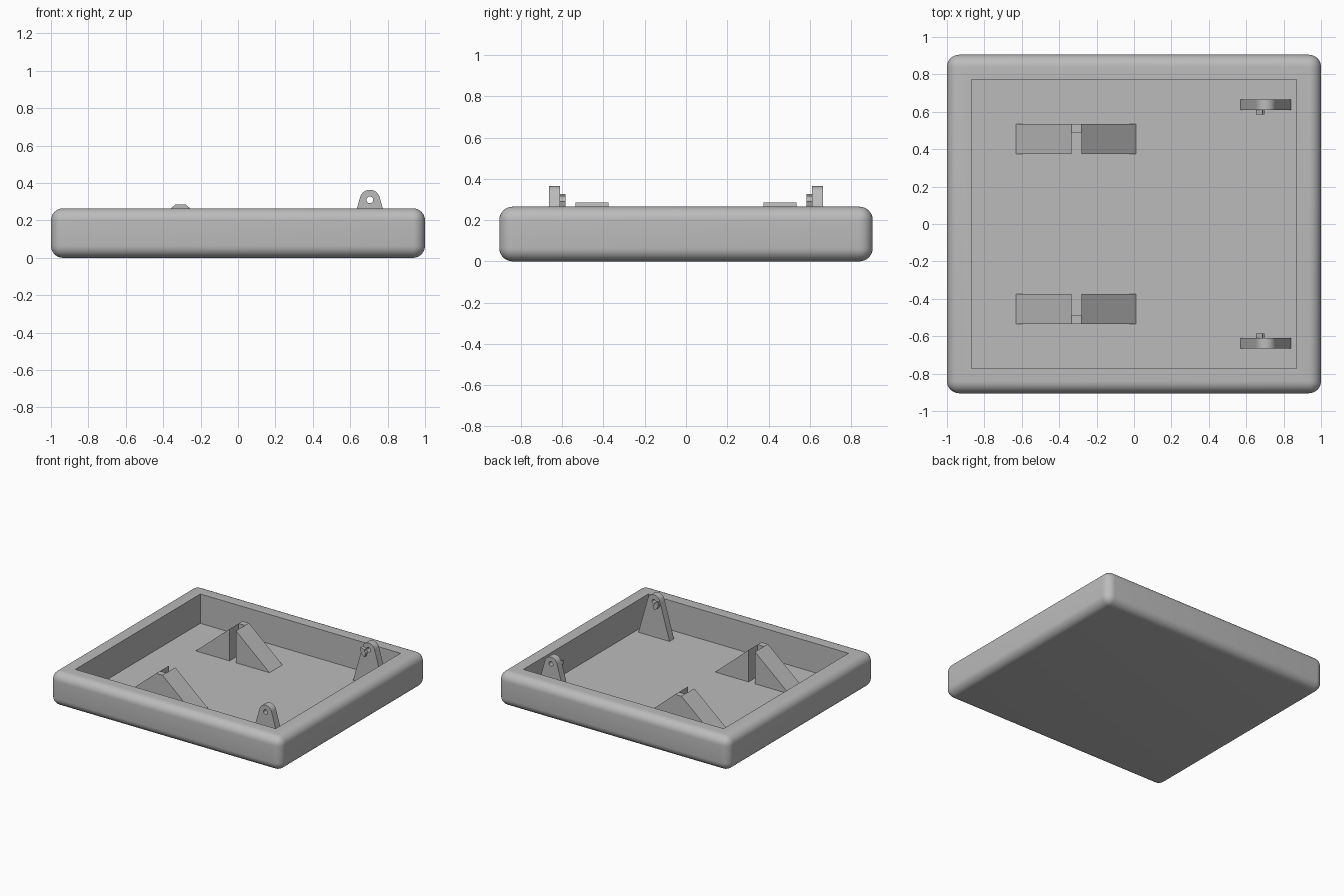
import bpy, bmesh, math
from mathutils import Matrix

if "Cube" in bpy.data.objects:
    bpy.data.objects.remove(bpy.data.objects["Cube"], do_unlink=True)

WIDTH, DEPTH, HEIGHT = 2.0, 1.81, 0.265
ROUND, RIM, FLOOR = 0.065, 0.095, 0.035

grey = bpy.data.materials.new("plain_grey")
grey.use_nodes = True
colour = (0.5, 0.5, 0.5, 1)
grey.diffuse_color = colour
grey.node_tree.nodes["Principled BSDF"].inputs["Base Color"].default_value = colour


def finish(ob):
    ob.data.materials.clear()
    ob.data.materials.append(grey)
    bpy.ops.object.select_all(action='DESELECT')
    ob.select_set(True)
    bpy.context.view_layer.objects.active = ob
    bpy.ops.object.shade_smooth_by_angle(angle=math.radians(30))


def arc(cx, cz, r, start, end, steps):
    """Points along an arc in the x-z plane, angles in degrees."""
    turns = [math.radians(start + (end - start) * i / steps) for i in range(steps + 1)]
    return [(cx + r * math.cos(a), cz + r * math.sin(a)) for a in turns]


def slab(name, loops, y0, y1):
    """Extrude closed x-z outlines (later ones are holes) from y0 to y1."""
    curve = bpy.data.curves.new(name, 'CURVE')
    curve.dimensions = '2D'
    curve.fill_mode = 'BOTH'
    curve.extrude = abs(y1 - y0) / 2
    for loop in loops:
        spline = curve.splines.new('POLY')
        spline.points.add(len(loop) - 1)
        for point, (x, z) in zip(spline.points, loop):
            point.co = (x, z, 0, 1)
        spline.use_cyclic_u = True
    ob = bpy.data.objects.new(name, curve)
    bpy.context.collection.objects.link(ob)
    bpy.ops.object.select_all(action='DESELECT')
    ob.select_set(True)
    bpy.context.view_layer.objects.active = ob
    bpy.ops.object.convert(target='MESH')
    ob = bpy.context.view_layer.objects.active
    bm = bmesh.new()
    bm.from_mesh(ob.data)
    bm.transform(Matrix.Translation((0, (y0 + y1) / 2, 0)) @ Matrix.Rotation(math.pi / 2, 4, 'X'))
    bmesh.ops.remove_doubles(bm, verts=bm.verts, dist=0.0001)
    bmesh.ops.recalc_face_normals(bm, faces=bm.faces)
    bm.to_mesh(ob.data)
    bm.free()
    finish(ob)


# Rounded tray with a straight-walled recess
bm = bmesh.new()
bmesh.ops.create_cube(bm, size=1)
bmesh.ops.scale(bm, vec=(WIDTH, DEPTH, HEIGHT), verts=bm.verts)
bmesh.ops.translate(bm, vec=(0, 0, HEIGHT / 2), verts=bm.verts)
bmesh.ops.bevel(bm, geom=bm.edges[:], offset=ROUND, segments=8, profile=0.5, affect='EDGES')
top = max(bm.faces, key=lambda f: f.calc_center_median().z + f.calc_area())
if top.normal.z < 0:
    top = max((f for f in bm.faces if f.normal.z > 0.99), key=lambda f: f.calc_area())
bmesh.ops.inset_region(bm, faces=[top], thickness=RIM)
lowered = bmesh.ops.extrude_face_region(bm, geom=[top])
bmesh.ops.translate(bm, vec=(0, 0, FLOOR - HEIGHT),
                    verts=[v for v in lowered["geom"] if isinstance(v, bmesh.types.BMVert)])
if top.is_valid:
    bmesh.ops.delete(bm, geom=[top], context='FACES_ONLY')
bmesh.ops.recalc_face_normals(bm, faces=bm.faces)
mesh = bpy.data.meshes.new("tray")
bm.to_mesh(mesh)
bm.free()
tray = bpy.data.objects.new("tray", mesh)
bpy.context.collection.objects.link(tray)
finish(tray)

# Support wedges and hinge lugs, mirrored front to back
PEAK = 0.285
LEFT, GAP_L, GAP_R, RIGHT = -0.63, -0.335, -0.28, 0.01
EYE_X, EYE_Z = 0.705, 0.31
for side, s in (("back", 1), ("front", -1)):
    slab(side + "_right_wedge", [[(LEFT, FLOOR), (GAP_L, FLOOR), (GAP_L, PEAK)]], s * 0.375, s * 0.535)
    slab(side + "_left_wedge", [[(GAP_R, FLOOR), (RIGHT, FLOOR), (GAP_R, PEAK)]], s * 0.375, s * 0.535)
    slab(side + "_wedge_web", [[(GAP_L, FLOOR), (GAP_R, FLOOR), (GAP_R, PEAK), (GAP_L, PEAK)]],
         s * 0.487, s * 0.535)
    outline = [(0.57, FLOOR), (0.84, FLOOR)] + arc(EYE_X, EYE_Z, 0.054, 16, 164, 16)
    hole = arc(EYE_X, EYE_Z, 0.018, 0, 345, 23)
    slab(side + "_hinge_lug", [outline, hole], s * 0.61, s * 0.665)
    # Small curved catch on the inner face, beside the eye
    catch = arc(EYE_X, EYE_Z, 0.054, 163, 250, 8) + arc(EYE_X, EYE_Z, 0.02, 250, 163, 8)
    slab(side + "_lug_catch", [catch], s * 0.585, s * 0.612)
